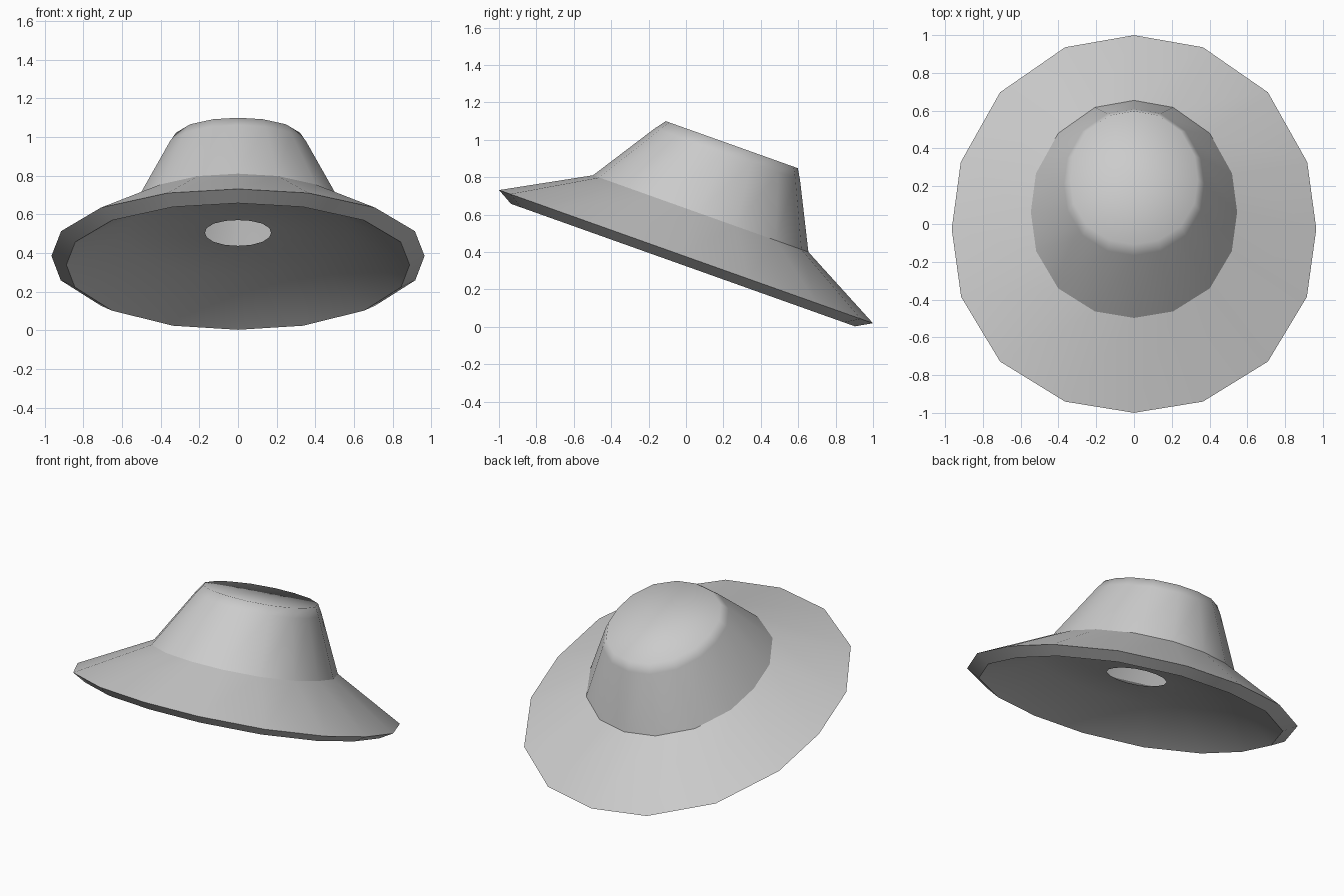
import bpy, bmesh
from mathutils import Matrix, Vector
import math

if "Cube" in bpy.data.objects:
    bpy.data.objects.remove(bpy.data.objects["Cube"])

# Half outline of the slightly uneven 16-sided rim (x, y in the tilted plane)
HALF = [(0, 1.061), (.365, .993), (.709, .74), (.917, .348), (.965, -.028),
        (.915, -.41), (.709, -.773), (.365, -.998), (0, -1.061)]
OUTLINE = HALF + [(-x, y) for x, y in reversed(HALF[1:-1])]

# Tilt towards the back, rim centre lifted above the ground
TILT = Matrix.Translation((0, 0, .375)) @ Matrix.Rotation(math.radians(-19.6), 4, 'X')

grey = bpy.data.materials.new("light_grey")
grey.diffuse_color = (.6, .6, .6, 1)
grey.use_nodes = True
grey.node_tree.nodes["Principled BSDF"].inputs["Base Color"].default_value = grey.diffuse_color


def shell(name, rings, sharp, cap=False):
    """Skin scaled copies of the outline: rings = (x scale, y scale, height, y shift)."""
    bm = bmesh.new()
    loops = [[bm.verts.new(TILT @ Vector((x * sx, y * sy + o, h))) for x, y in OUTLINE]
             for sx, sy, h, o in rings]
    n = len(OUTLINE)
    for a, b in zip(loops, loops[1:]):
        for i in range(n):
            j = (i + 1) % n
            bm.faces.new((a[j], a[i], b[i], b[j]))
    if cap:
        centre = bm.verts.new(TILT @ Vector((0, rings[-1][3], rings[-1][2])))
        for i in range(n):
            bm.faces.new((loops[-1][(i + 1) % n], loops[-1][i], centre))
    for f in bm.faces:
        f.smooth = True
    # Crisp creases around the chosen rings
    for k in sharp:
        for i in range(n):
            bm.edges.get((loops[k][i], loops[k][(i + 1) % n])).smooth = False
    mesh = bpy.data.meshes.new(name)
    bm.to_mesh(mesh)
    bm.free()
    mesh.materials.append(grey)
    obj = bpy.data.objects.new(name, mesh)
    bpy.context.collection.objects.link(obj)
    return obj


SEAM = (.566, .576, .243, -.003)
# Hollow brim: ceiling opening, ceiling edge, lower lip, outer rim, crown seam
shell("brim", [(.177, .187, .13, -.017), (.6, .6, .128, -.005), (.92, .92, -.048, 0),
               (1, 1, 0, 0), SEAM], [2, 3])
# Crown with a softened top edge
shell("crown", [SEAM, (.385, .388, .591, .025), (.35, .353, .646, .03)], [], cap=True)
